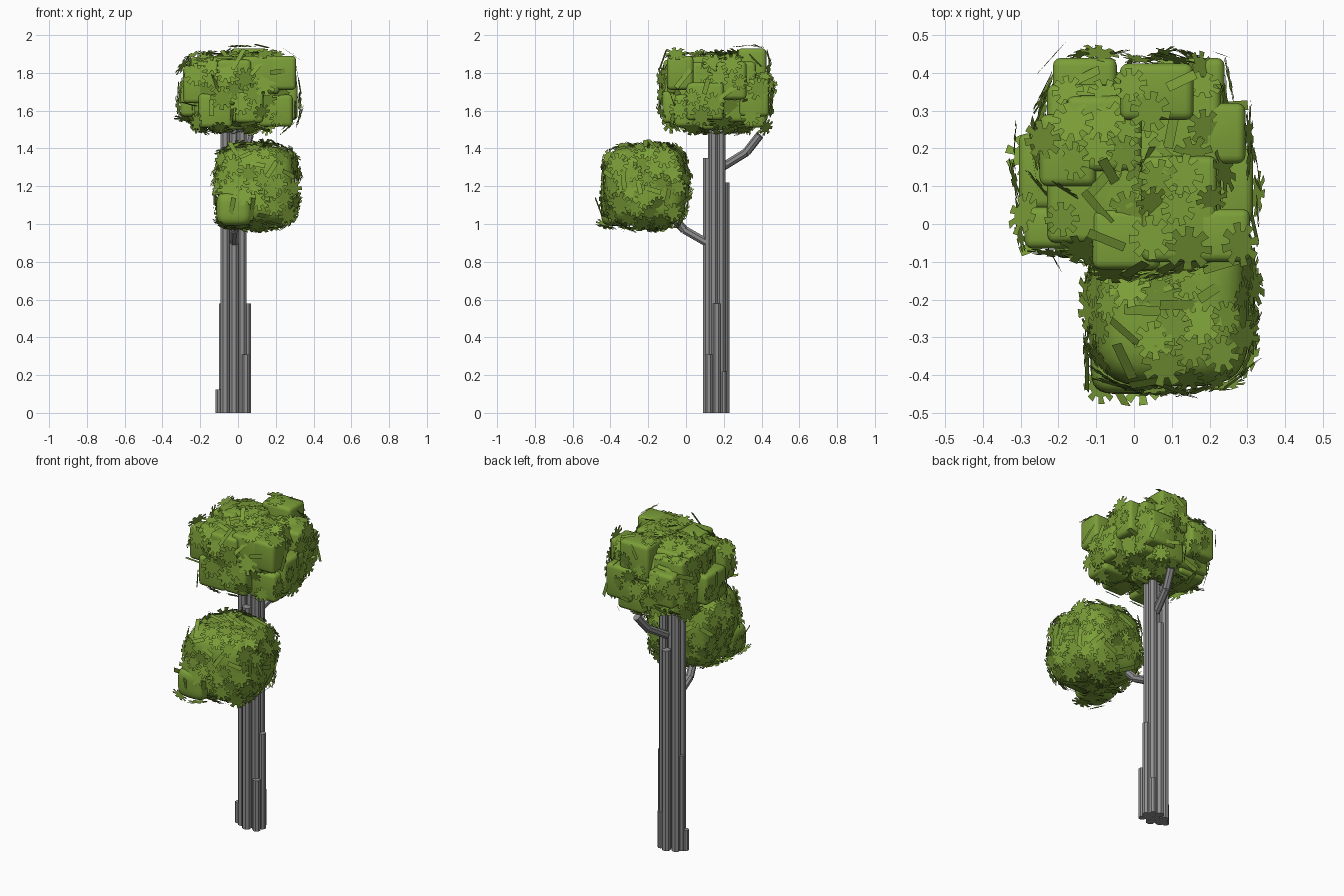
import bpy, bmesh, math, random
from mathutils import Vector, Matrix
from mathutils.bvhtree import BVHTree

if "Cube" in bpy.data.objects:
    bpy.data.objects.remove(bpy.data.objects["Cube"])

random.seed(7)


def material(name, col):
    m = bpy.data.materials.new(name)
    m.diffuse_color = (*col, 1)
    m.use_nodes = True
    m.node_tree.nodes["Principled BSDF"].inputs["Base Color"].default_value = m.diffuse_color
    return m


BARK = material("grey bark", (0.28, 0.28, 0.28))
GREEN = material("leaf green", (0.20, 0.345, 0.04))


def finish(bm, name, mat, smooth=None):
    me = bpy.data.meshes.new(name)
    bm.to_mesh(me)
    bm.free()
    me.materials.append(mat)
    if smooth:
        me.shade_smooth()
        me.set_sharp_from_angle(angle=math.radians(smooth))
    ob = bpy.data.objects.new(name, me)
    bpy.context.collection.objects.link(ob)
    return ob


def rod(bm, a, b, w):
    """Square rod with chamfered long edges from a to b."""
    a, b = Vector(a), Vector(b)
    d = b - a
    rot = Matrix.Identity(4)
    if abs(d.normalized().z) < 0.999:
        side = Vector((0, 0, 1)).cross(d).normalized()
        z = d.normalized()
        rot = Matrix((side, z.cross(side), z)).transposed().to_4x4()
    h, c = w / 2, w * 0.28
    prof = [(h, h - c), (h - c, h), (c - h, h), (-h, h - c),
            (-h, c - h), (c - h, -h), (h - c, -h), (h, c - h)]
    rings = [[bm.verts.new(p + rot @ Vector((x, y, 0))) for x, y in prof] for p in (a, b)]
    for i in range(8):
        j = (i + 1) % 8
        bm.faces.new((rings[0][i], rings[0][j], rings[1][j], rings[1][i]))
    bm.faces.new(rings[0][::-1])
    bm.faces.new(rings[1])


# Trunk: bundle of upright rods (x, y, height, width)
bm = bmesh.new()
for x, y, h, w in [(-0.068, 0.14, 1.56, 0.048), (-0.022, 0.115, 1.35, 0.048),
                   (0.02, 0.145, 1.57, 0.048), (-0.022, 0.16, 1.58, 0.05),
                   (-0.062, 0.186, 1.56, 0.046), (-0.012, 0.207, 1.22, 0.046),
                   (0.022, 0.186, 1.55, 0.044),
                   (-0.08, 0.163, 0.58, 0.042), (0.049, 0.163, 0.58, 0.04),
                   (0.041, 0.12, 0.31, 0.04), (-0.102, 0.15, 0.125, 0.035),
                   (0.03, 0.2, 0.22, 0.032)]:
    rod(bm, (x, y, 0), (x, y, h), w)
finish(bm, "trunk", BARK)

# Branches
for name, pts in (("front_branch", [(-0.02, 0.13, 0.89), (-0.018, -0.01, 0.97), (0.01, -0.1, 1.07)]),
                  ("back_branch", [(0.0, 0.19, 1.3), (0.035, 0.32, 1.38), (0.06, 0.39, 1.47)])):
    bm = bmesh.new()
    for a, b in zip(pts, pts[1:]):
        rod(bm, a, b, 0.042)
    finish(bm, name, BARK)


def add_leaves(tree, centre, count, name):
    """Scatter flat toothed leaves and strips over a foliage surface."""
    bm = bmesh.new()
    for i in range(count):
        z = 1 - 2 * (i + 0.5) / count
        ang = i * 2.39996
        r = math.sqrt(1 - z * z)
        d = Vector((r * math.cos(ang), r * math.sin(ang), z))
        hit, nor, _, _ = tree.ray_cast(centre + d * 1.5, -d)
        if hit is None:
            continue
        wob = Vector([random.uniform(-1, 1) for _ in range(3)])
        n = (nor + d * 0.6 + wob * 0.5).normalized()
        rot = n.to_track_quat('Z', 'Y').to_matrix() @ Matrix.Rotation(random.uniform(0, 6.28), 3, 'Z')
        if i % 4 == 0:
            l, w = random.uniform(0.04, 0.065), 0.013
            shape = [(-l, -w), (l, -w), (l, w), (-l, w)]
        else:
            size = random.uniform(0.042, 0.064)
            shape = []
            for k in range(8):
                for da, rad in ((-0.25, 0.6), (-0.2, 1), (0.2, 1), (0.25, 0.6)):
                    t = k * math.pi / 4 + da
                    shape.append((rad * size * math.cos(t), rad * size * math.sin(t)))
        pos = hit + nor * 0.012
        vs = []
        for x, y in shape:
            p = pos + rot @ Vector((x, y, 0))
            p.x = max(-0.37, min(0.37, p.x))
            p.y = max(-0.5, min(0.5, p.y))
            p.z = min(2.0, p.z)
            vs.append(bm.verts.new(p))
        bm.faces.new(vs)
    finish(bm, name, GREEN)


# Upper crown: cluster of bevelled boxes (centre, size)
CROWN = [(0.0, 0.16, 1.7, 0.46, 0.42, 0.32),
         (0.06, 0.35, 1.82, 0.195, 0.15, 0.22), (-0.175, 0.195, 1.79, 0.15, 0.19, 0.19),
         (0.235, -0.03, 1.8, 0.145, 0.14, 0.18), (-0.08, 0.24, 1.79, 0.2, 0.2, 0.2),
         (0.12, 0.04, 1.79, 0.2, 0.28, 0.2), (-0.19, -0.01, 1.74, 0.2, 0.11, 0.2),
         (-0.02, -0.04, 1.75, 0.18, 0.16, 0.24), (0.2, 0.24, 1.76, 0.19, 0.16, 0.2),
         (-0.13, 0.37, 1.7, 0.17, 0.14, 0.2), (0.15, 0.36, 1.67, 0.18, 0.16, 0.2),
         (-0.23, 0.14, 1.66, 0.15, 0.2, 0.18), (0.24, 0.1, 1.65, 0.15, 0.2, 0.2),
         (0.06, -0.04, 1.62, 0.15, 0.17, 0.17), (-0.12, -0.01, 1.6, 0.18, 0.16, 0.18),
         (0.2, 0.02, 1.6, 0.18, 0.16, 0.17), (-0.02, 0.2, 1.57, 0.24, 0.24, 0.14),
         (-0.14, 0.24, 1.6, 0.18, 0.2, 0.17), (0.08, 0.34, 1.59, 0.18, 0.17, 0.16)]
bm = bmesh.new()
for x, y, z, sx, sy, sz in CROWN:
    m = Matrix.Translation((x, y, z)) @ Matrix.Diagonal((sx, sy, sz, 1))
    bmesh.ops.create_cube(bm, size=1, matrix=m)
bmesh.ops.bevel(bm, geom=bm.edges[:], offset=0.022, segments=3, profile=0.5, affect='EDGES')
tree = BVHTree.FromBMesh(bm)
finish(bm, "upper_foliage", GREEN, 40)
add_leaves(tree, Vector((0, 0.16, 1.7)), 150, "upper_leaves")


# Lower clump: rounded cube with a small lobe on its lower front-left corner
def rounded_cube(bm, centre, half, power, n=10):
    sides = [Matrix.Rotation(k * math.pi / 2, 3, 'X') for k in range(4)]
    sides += [Matrix.Rotation(s * math.pi / 2, 3, 'Y') for s in (-1, 1)]
    for rot in sides:
        grid = []
        for i in range(n + 1):
            row = []
            for j in range(n + 1):
                p = rot @ Vector((2 * i / n - 1, 2 * j / n - 1, 1))
                r = sum(abs(c) ** power for c in p) ** (1 / power)
                q = Vector([c / r * h for c, h in zip(p, half)])
                row.append(bm.verts.new(q + Vector(centre)))
            grid.append(row)
        for i in range(n):
            for j in range(n):
                bm.faces.new((grid[i][j], grid[i + 1][j], grid[i + 1][j + 1], grid[i][j + 1]))


bm = bmesh.new()
rounded_cube(bm, (0.1, -0.215, 1.2), (0.205, 0.215, 0.21), 4)
rounded_cube(bm, (-0.02, -0.355, 1.08), (0.095, 0.095, 0.09), 4)
bmesh.ops.remove_doubles(bm, verts=bm.verts[:], dist=0.0001)
bm.normal_update()
tree = BVHTree.FromBMesh(bm)
finish(bm, "lower_foliage", GREEN, 50)
add_leaves(tree, Vector((0.1, -0.215, 1.2)), 140, "lower_leaves")
